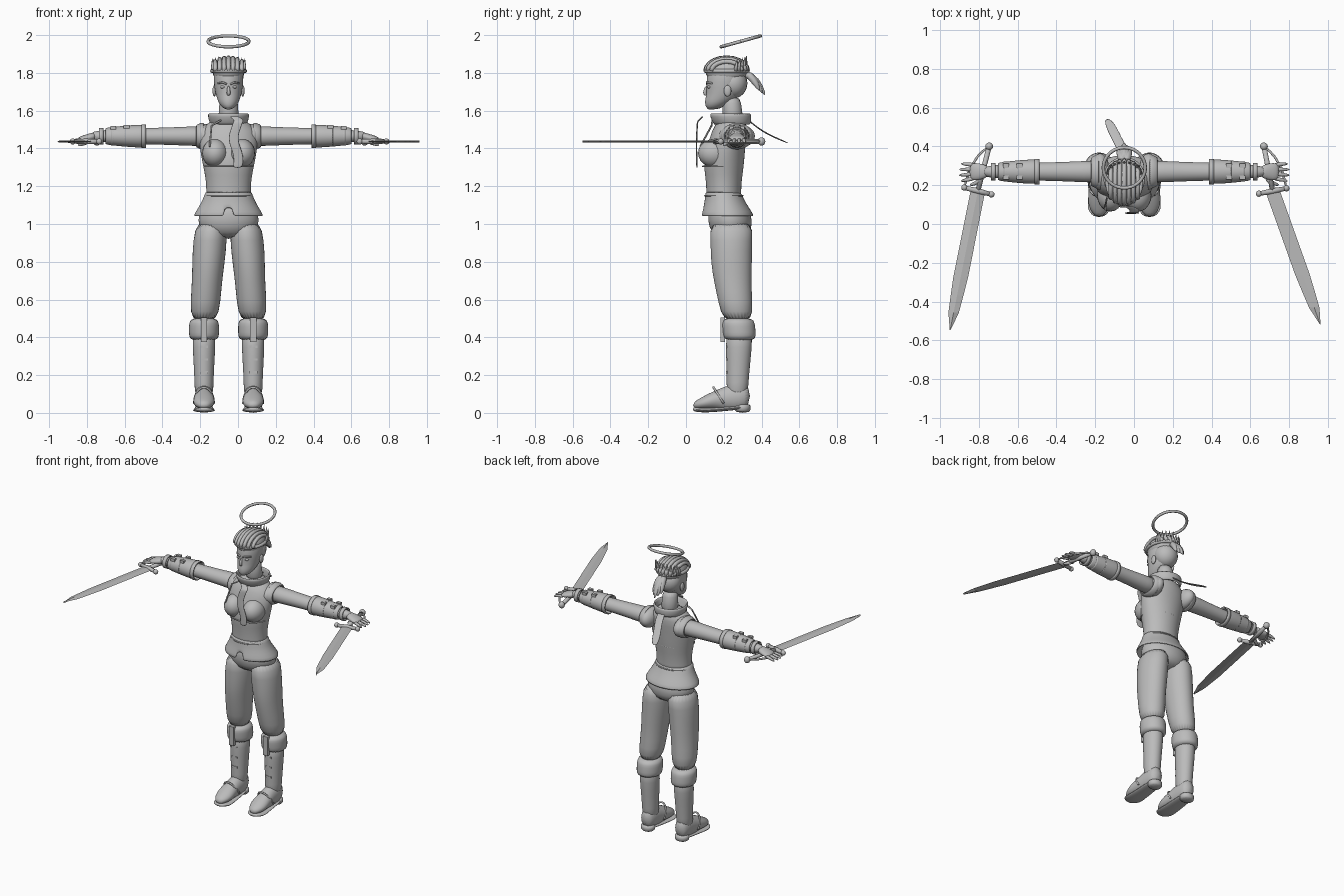
import bpy, bmesh, math
from mathutils import Vector, Matrix

if "Cube" in bpy.data.objects:
    bpy.data.objects.remove(bpy.data.objects["Cube"])

CENTRE_X = -0.05  # the body's plane of symmetry
ARM_Y, ARM_Z, LEG_X, SWORD_Z = 0.27, 1.465, 0.13, 1.437
HAIR = Vector((0, 0.215, 1.81))

grey = bpy.data.materials.new("plain_grey")
grey.use_nodes = True
grey.diffuse_color = (0.5, 0.5, 0.5, 1)
grey.node_tree.nodes["Principled BSDF"].inputs["Base Color"].default_value = grey.diffuse_color


def mid(y, z):
    return Vector((0, y, z))


def arm(x):
    return Vector((x, ARM_Y, ARM_Z))


def leg(y, z):
    return Vector((LEG_X, y, z))


def steps(count, start=0.0, end=1.0):
    return [start + (end - start) * i / (count - 1) for i in range(count)]


def along(path, t):
    """Point at fraction t of a path, each leg of the path counting equally."""
    t *= len(path) - 1
    i = min(int(t), len(path) - 2)
    return Vector(path[i]).lerp(Vector(path[i + 1]), t - i)


def finish(name, bm, mirror=False, smooth=0, thick=0, flat=False):
    bmesh.ops.recalc_face_normals(bm, faces=bm.faces)
    for face in bm.faces:
        face.smooth = not flat
    mesh = bpy.data.meshes.new(name)
    bm.to_mesh(mesh)
    bm.free()
    mesh.materials.append(grey)
    ob = bpy.data.objects.new(name, mesh)
    ob.location.x = CENTRE_X
    bpy.context.collection.objects.link(ob)
    if mirror:
        ob.modifiers.new("Mirror", "MIRROR").use_mirror_merge = False
    if thick:
        shell = ob.modifiers.new("Solidify", "SOLIDIFY")
        shell.thickness, shell.offset = thick, 0
    if smooth:
        sub = ob.modifiers.new("Subdivision", "SUBSURF")
        sub.levels = sub.render_levels = smooth


def skin(bm, rings, caps):
    for a, b in zip(rings, rings[1:]):
        for i in range(len(a)):
            bm.faces.new((a[i - 1], a[i], b[i], b[i - 1]))
    if caps:
        bm.faces.new(rings[0])
        bm.faces.new(rings[-1])


def loft(name, axis, path, wide, deep=1.0, sides=24, caps=True, floor=0.0, notch=0, smooth=1, **kw):
    """Ellipses set evenly along a path; deep is a list or a share of wide."""
    u, v = [i for i in range(3) if "xyz"[i] != axis]
    if isinstance(deep, float):
        deep = [w * deep for w in wide]
    bm, rings = bmesh.new(), []
    for t, a, b in zip(steps(len(wide)), wide, deep):
        ring = []
        for i in range(sides):
            p, turn = along(path, t), math.tau * i / sides
            p[u] += a * math.cos(turn)
            p[v] += b * math.sin(turn)
            p.z = max(p.z, floor)
            ring.append(bm.verts.new(p))
        rings.append(ring)
    skin(bm, rings, caps)
    if notch:
        mids = [(f, f.calc_center_median()) for f in bm.faces]
        gap = [f for f, c in mids if c.z < notch and c.y < HAIR.y and abs(c.x) < 0.02]
        bmesh.ops.delete(bm, geom=gap, context="FACES")
    finish(name, bm, smooth=smooth, **kw)


def tube(name, points, radii, sides=8, caps=True, **kw):
    """Round rod through points, with one radius or a radius for each."""
    points = [Vector(p) for p in points]
    if isinstance(radii, float):
        radii = [radii] * len(points)
    bm, rings, last, side = bmesh.new(), [], None, None
    for i, (p, r) in enumerate(zip(points, radii)):
        way = (points[min(i + 1, len(points) - 1)] - points[max(i - 1, 0)]).normalized()
        side = last.rotation_difference(way) @ side if last else way.orthogonal().normalized()
        last, up = way, way.cross(side)
        turns = [math.tau * k / sides for k in range(sides)]
        rings.append([bm.verts.new(p + r * (side * math.cos(a) + up * math.sin(a))) for a in turns])
    skin(bm, rings, caps)
    finish(name, bm, **kw)


def solid(name, centre, size, cube=False, **kw):
    """Ellipsoid given its radii, or a box given its half sizes."""
    bm = bmesh.new()
    place = Matrix.Translation(centre) @ Matrix.Diagonal((*size, 1))
    if cube:
        bmesh.ops.create_cube(bm, size=2, matrix=place)
    else:
        bmesh.ops.create_uvsphere(bm, u_segments=20, v_segments=12, radius=1, matrix=place)
    finish(name, bm, flat=cube, **kw)


def hoop(name, centre, rx, ry, thickness, tilt=0.0):
    place = Matrix.Translation(centre) @ Matrix.Rotation(tilt, 4, "X")
    turns = steps(41, 0, math.tau)
    tube(name, [place @ Vector((rx * math.cos(a), ry * math.sin(a), 0)) for a in turns], thickness, caps=False)


def ribbon(name, points, width):
    bm = bmesh.new()
    half = Vector((width / 2, 0, 0))
    rows = [(bm.verts.new(Vector(p) - half), bm.verts.new(Vector(p) + half)) for p in points]
    for (a, b), (c, d) in zip(rows, rows[1:]):
        bm.faces.new((a, b, d, c))
    finish(name, bm, thick=0.008, smooth=2)


# Halo
hoop("halo", mid(.29, 1.967), .108, .108, .009, tilt=.27)

# Head and face
loft("head", "z", [mid(.14, 1.605), mid(.2, 1.69), mid(.22, 1.88)],
     [.02, .05, .06, .07, .08, .08, .04], [.03, .06, .08, .09, .1, .1, .06])
loft("neck", "z", [mid(.25, 1.53), mid(.24, 1.68)], [.06, .05, .05])
tube("nose", [mid(.11, 1.735), mid(.095, 1.69), mid(.11, 1.68)], [.006, .013, .008], smooth=1)
for part, z in (("upper_lip", 1.66), ("lower_lip", 1.65)):
    solid(part, mid(.115, z), (.02, .01, .006))
solid("chin", mid(.13, 1.62), (.02, .02, .015))
solid("eye", (.03, .124, 1.725), (.015, .012, .008), mirror=True)
tube("brow", [(.01, .11, 1.74), (.03, .11, 1.75), (.055, .14, 1.745)], .005, mirror=True)
solid("ear", (.075, .22, 1.705), (.01, .02, .03), mirror=True)

# Hair, headband and crest
solid("hair_cap", HAIR, (.085, .112, .075))
solid("hair_back", mid(.25, 1.745), (.077, .075, .08))
for x in steps(7, -.07, .07):
    length = .112 * math.sqrt(1 - (x / .1) ** 2)
    arc = [(math.cos(a), math.sin(a)) for a in steps(11, 0, math.pi)]
    tube("hair_strand", [HAIR + Vector((x, -length * c, length * s * .63)) for c, s in arc], .012)
hoop("headband", HAIR, .087, .111, .011)
for a in steps(11, 0, math.pi):
    root = HAIR + Vector((.082 * math.cos(a), .047 + .05 * math.sin(a), 0))
    lean = Vector((math.cos(a) / 200, .01, .06 + .02 * math.sin(a)))
    tube("crest_spike", [root, root + lean / 2, root + lean], [.011, .008, .001])
for i in range(-2, 3):
    end = Vector((i * .016, .42 - .015 * abs(i), 1.68 + .012 * abs(i)))
    root = mid(.3, 1.79)
    tube("ponytail_lock", [root, root.lerp(end, .4) + mid(0, .04), root.lerp(end, .8) + mid(0, .02), end],
         [.015, .024, .02, .002], smooth=1)

# Jacket
loft("jacket_body", "z", [mid(.2, 1.1), mid(.2, 1.34), mid(.245, 1.57)],
     [.13, .115, .125, .143, .155, .16, .07], [.1, .09, .1, .11, .1, .095, .07])
solid("bust", (.072, .148, 1.375), (.068, .084, .075), mirror=True)
solid("shoulder_cap", arm(.125), (.05, .095, .065), mirror=True)
loft("sleeve_edge", "x", [arm(.13), arm(.172)], [.085, .08, .068], .8, caps=False, thick=.01, mirror=True)
loft("jacket_skirt", "z", [mid(.196, 1.17), mid(.22, 1.04)],
     [.117, .13, .155, .182], .75, sides=48, caps=False, thick=.012, notch=1.09)
hoop("waist_seam", mid(.2, 1.15), .124, .1, .004)
hoop("bust_seam", mid(.195, 1.305), .13, .106, .004)
loft("collar", "z", [mid(.245, 1.525), mid(.235, 1.585)], [.09, .1, .105], caps=False, thick=.014)
tube("lapel_edge", [(-.04, .14, 1.55), (-.09, .135, 1.52), (-.1, .075, 1.41)], .005)

# Scarf ends
drop = [mid(.09, 1.57), mid(.06, 1.54), mid(.055, 1.42), mid(.058, 1.295)]
ribbon("scarf_front", [along(drop, t) + Vector((.04 + .014 * math.sin(t * 10 - 1), 0, 0)) for t in steps(13)], .055)
ribbon("scarf_back", [mid(.32, 1.56), mid(.37, 1.515), (-.04, .44, 1.47), (-.09, .55, 1.425)], .06)

# Arms, bracers and hands
loft("arm", "x", [arm(.1), arm(.74)], [.06, .055, .05, .047, .045, .036, .028], .93, mirror=True)
loft("bracer", "x", [arm(.44), arm(.655)], [.06, .057, .05, .042], .95, caps=False, thick=.01, mirror=True)
half = Vector((.012, 0, 0))
for x in (.45, .54, .61, .675):
    size = .062 - .09 * (x - .45)
    loft("bracer_strap", "x", [arm(x) - half, arm(x) + half], [size, size], .95,
         caps=False, thick=.008, smooth=0, mirror=True)
    if .5 < x < .65:
        for y in (-.03, .03):
            solid("bracer_buckle", arm(x) + mid(y, size - .004), (.015, .011, .009), cube=True, mirror=True)
loft("palm", "x", [arm(.7), arm(.8) - mid(0, .02)], [.028, .04, .046, .042], [.024, .022, .019, .013], mirror=True)
for i in range(4):
    spread = (i - 1.5) * .023
    tip = arm(.86 - .01 * abs(i - 1.5)) + mid(spread * 1.3 - .004, -.035)
    root = arm(.77) + mid(spread, -.02)
    tube("finger", [root, root.lerp(tip, .5) + mid(0, .006), tip], [.012, .011, .006], smooth=1, mirror=True)
tube("thumb", [arm(.73) - mid(.03, .02), arm(.76) - mid(.06, .037), arm(.8) - mid(.07, .05)],
     [.015, .013, .007], smooth=1, mirror=True)

# Trousers
loft("trouser_hips", "z", [mid(.225, 1.12), mid(.24, .92)], [.13, .16, .165, .11], .72)
loft("trouser_leg", "z", [(.09, .24, 1.02), (.11, .24, .75), leg(.275, .48)],
     [.08, .09, .087, .08, .08, .07], [.12, .11, .11, .1, .09, .08], mirror=True)
loft("trouser_cuff", "z", [leg(.275, .505), leg(.285, .38)], [.07, .08, .08, .08, .073], 1.1, mirror=True)
solid("cuff_tab", leg(.195, .44), (.017, .012, .065), cube=True, mirror=True)

# Boots
loft("boot_shaft", "z", [leg(.283, .44), leg(.27, .07)], [.062, .06, .055, .05, .05], 1.15, mirror=True)
loft("boot_foot", "y", [leg(.037, .04), leg(.16, .07), leg(.34, .09)],
     [.02, .05, .058, .055, .05, .05, .04], [.016, .03, .042, .05, .07, .075, .06], floor=.018, mirror=True)
loft("boot_sole", "y", [leg(.035, .02), leg(.11, .012), leg(.34, .035)],
     [.025, .055, .06, .055, .05, .044], [.012] * 6, mirror=True)
loft("boot_heel", "z", [leg(.3, 0), leg(.3, .05)], [.046, .046, .05], .9, mirror=True)
arch = [(math.cos(a), math.sin(a)) for a in steps(13, 0, math.pi)]
tube("boot_seam", [leg(.2, .05) + Vector((.052 * c, -.055 * s, .085 * s)) for c, s in arch], .006, mirror=True)
for z in steps(3, .215, .35):
    solid("boot_lace", leg(.222, z), (.022, .009, .006), cube=True, mirror=True)


# Swords, held flat with the blades forward
def sword(hand, side, *plan):
    pommel, guard, tip = [Vector((x - CENTRE_X, y, SWORD_Z)) for x, y in plan]
    way = (guard - pommel).normalized()
    cross = Vector((-way.y, way.x, 0)) * side
    outer, inner = guard + cross * .072, guard - cross * .072
    tube(hand + "_sword_grip", [pommel, guard], .013)
    solid(hand + "_sword_pommel", pommel, (.02, .02, .022))
    tube(hand + "_sword_guard", [outer, guard, inner], [.011, .015, .011])
    for end in (outer, inner):
        solid(hand + "_guard_knob", end, (.016, .016, .016))
    tube(hand + "_knuckle_bow", [outer, outer - way * .08, pommel + cross * .05 + way * .06, pommel], .007, smooth=1)
    loft(hand + "_sword_blade", "y", [guard, tip], [.038] * 6 + [.033, .027, .002], [.006] * 9,
         sides=4, smooth=0, flat=True)


sword("left", 1, (.67, .4), (.715, .17), (.96, -.517))
sword("right", -1, (-.747, .4), (-.805, .17), (-.948, -.547))
